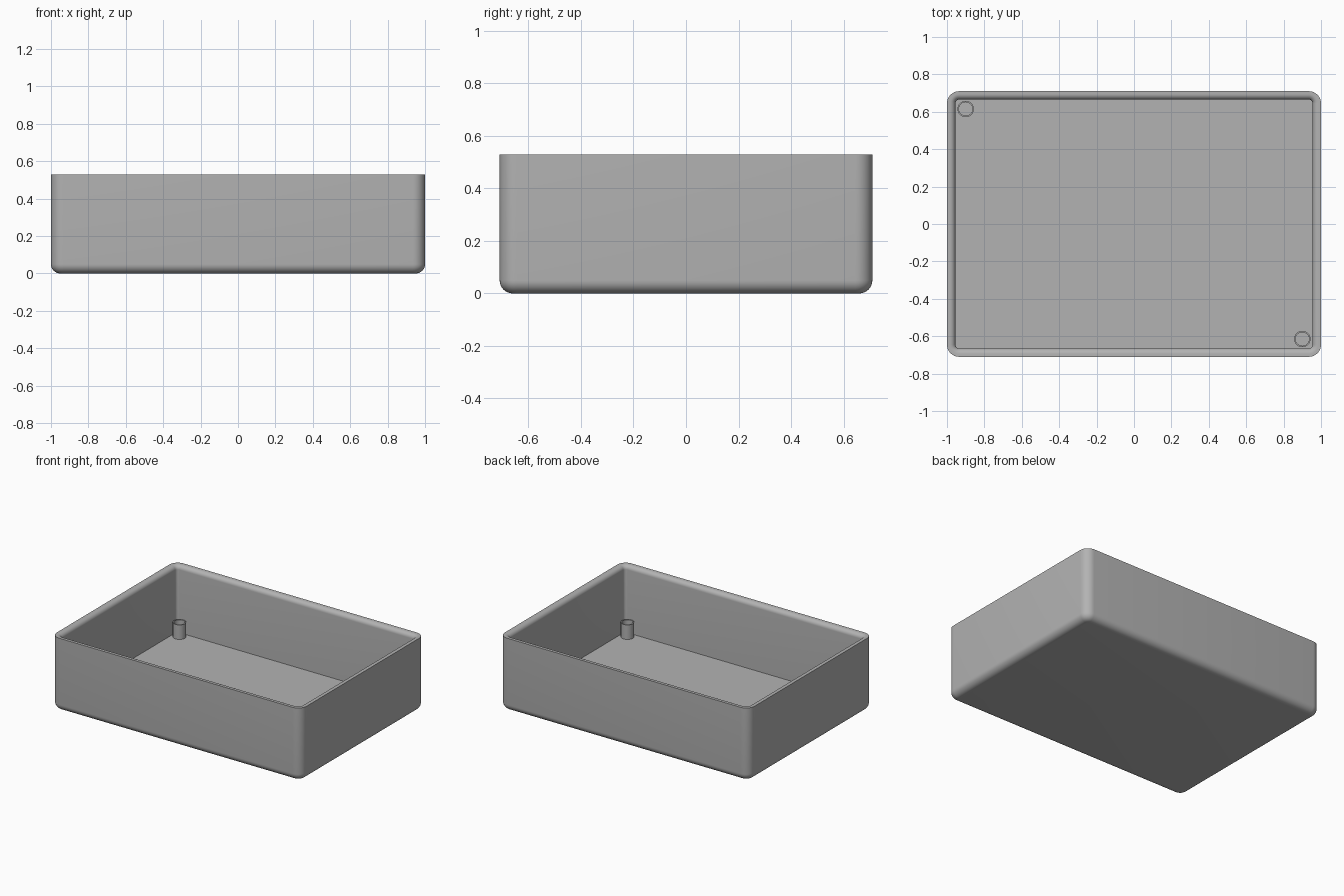
import bpy
import bmesh
from math import sin, cos, pi, radians

HALF_X, HALF_Y, HEIGHT = 1.0, 0.71, 0.53
CORNER, WALL, FLOOR = 0.065, 0.045, 0.045
STEPS = 8

cube = bpy.data.objects.get("Cube")
if cube:
    bpy.data.objects.remove(cube)

grey = bpy.data.materials.new("grey plastic")
grey.use_nodes = True
colour = (0.45, 0.45, 0.45, 1)
grey.diffuse_color = colour
grey.node_tree.nodes["Principled BSDF"].inputs["Base Color"].default_value = colour


def rounded_ring(inset, z):
    """Rounded rectangle, pulled in from the outer wall by inset."""
    r = max(CORNER - inset, 0.015)
    points = []
    for k, (sx, sy) in enumerate([(1, 1), (-1, 1), (-1, -1), (1, -1)]):
        for i in range(STEPS + 1):
            a = (k + i / STEPS) * pi / 2
            points.append((sx * (HALF_X - inset - r) + r * cos(a),
                           sy * (HALF_Y - inset - r) + r * sin(a), z))
    return points


def circle_ring(x, y, r, z, sides=32):
    return [(x + r * cos(2 * pi * i / sides), y + r * sin(2 * pi * i / sides), z)
            for i in range(sides)]


def loft(name, rings):
    """Skin a stack of rings and cap both ends."""
    bm = bmesh.new()
    loops = [[bm.verts.new(p) for p in ring] for ring in rings]
    for a, b in zip(loops, loops[1:]):
        for i in range(len(a)):
            j = (i + 1) % len(a)
            bm.faces.new((a[i], a[j], b[j], b[i]))
    bm.faces.new(loops[0][::-1])
    bm.faces.new(loops[-1])
    bmesh.ops.recalc_face_normals(bm, faces=bm.faces)
    mesh = bpy.data.meshes.new(name)
    bm.to_mesh(mesh)
    bm.free()
    mesh.materials.append(grey)
    obj = bpy.data.objects.new(name, mesh)
    bpy.context.collection.objects.link(obj)
    bpy.ops.object.select_all(action='DESELECT')
    obj.select_set(True)
    bpy.context.view_layer.objects.active = obj
    bpy.ops.object.shade_smooth_by_angle(angle=radians(35))


# Tray: rounded bottom edge, straight outer wall, rounded inner rim, flat floor
EDGE, RIM = 0.05, 0.03
quarter = [i / STEPS * pi / 2 for i in range(STEPS + 1)]
profile = [(EDGE * (1 - sin(a)), EDGE * (1 - cos(a))) for a in quarter]
profile.append((0, HEIGHT))
profile += [(WALL - RIM + RIM * sin(a), HEIGHT - RIM + RIM * cos(a)) for a in quarter]
profile.append((WALL, FLOOR))
loft("tray", [rounded_ring(d, z) for d, z in profile])

# Hollow posts in two opposite corners
for name, side in (("back_right_post", -1), ("front_left_post", 1)):
    x, y = side * 0.9, side * -0.615
    sections = [(0.044, FLOOR - 0.01), (0.044, 0.15), (0.036, 0.15), (0.036, FLOOR + 0.002)]
    loft(name, [circle_ring(x, y, r, z) for r, z in sections])
